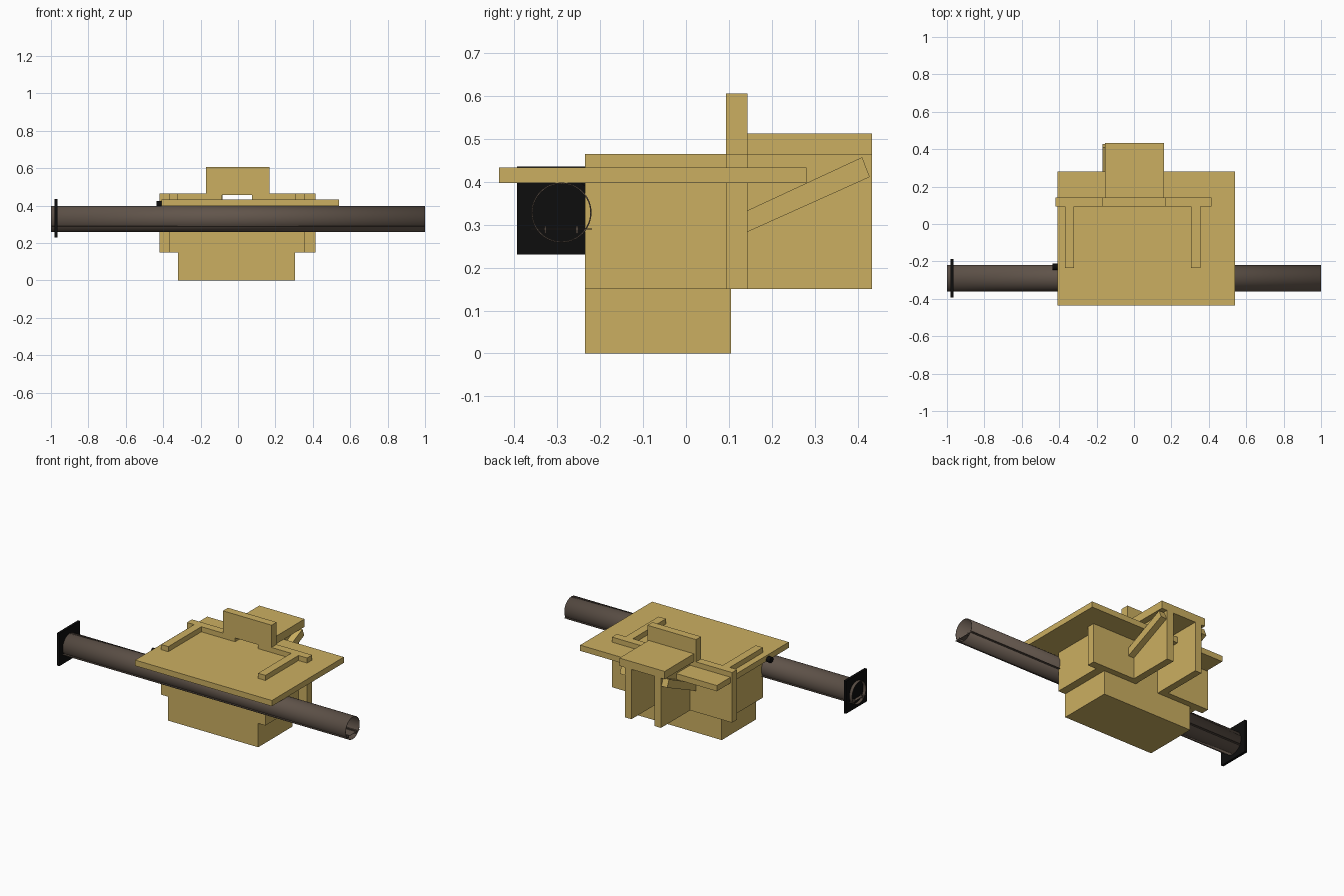
import bpy, bmesh, math
from mathutils import Matrix

if "Cube" in bpy.data.objects:
    bpy.data.objects.remove(bpy.data.objects["Cube"])


def material(name, rgb):
    m = bpy.data.materials.new(name)
    m.diffuse_color = (*rgb, 1)
    m.use_nodes = True
    m.node_tree.nodes["Principled BSDF"].inputs["Base Color"].default_value = m.diffuse_color
    return m


TAN = material("tan wood", (0.60, 0.43, 0.12))
BROWN = material("brown pipe", (0.12, 0.09, 0.07))
BLACK = material("black", (0.004, 0.004, 0.004))


def finish(bm, name, mat):
    bmesh.ops.recalc_face_normals(bm, faces=bm.faces[:])
    me = bpy.data.meshes.new(name)
    bm.to_mesh(me)
    bm.free()
    me.materials.append(mat)
    ob = bpy.data.objects.new(name, me)
    bpy.context.collection.objects.link(ob)
    return ob


def prism(name, mat, pts, axis, a, b):
    """Extrude a 2D profile along x (pts are y,z) or y (pts are x,z)."""
    bm = bmesh.new()
    place = (lambda p, q, t: (t, p, q)) if axis == "x" else (lambda p, q, t: (p, t, q))
    face = bm.faces.new([bm.verts.new(place(p, q, a)) for p, q in pts])
    ext = bmesh.ops.extrude_face_region(bm, geom=[face])
    verts = [v for v in ext["geom"] if isinstance(v, bmesh.types.BMVert)]
    bmesh.ops.translate(bm, verts=verts, vec=place(0, 0, b - a))
    return finish(bm, name, mat)


def box(name, mat, x, y, z):
    return prism(name, mat, [(y[0], z[0]), (y[1], z[0]), (y[1], z[1]), (y[0], z[1])], "x", *x)


def smooth(ob):
    bpy.ops.object.select_all(action="DESELECT")
    ob.select_set(True)
    bpy.context.view_layer.objects.active = ob
    bpy.ops.object.shade_smooth_by_angle(angle=math.radians(35))


# Body and tabletop
box("base_block", TAN, (-0.322, 0.305), (-0.235, 0.105), (0, 0.41))
box("tabletop", TAN, (-0.41, 0.54), (-0.435, 0.28), (0.397, 0.433))
box("side_wall_left", TAN, (-0.37, -0.32), (-0.235, 0.095), (0.15, 0.465))
box("side_wall_right", TAN, (0.304, 0.355), (-0.235, 0.095), (0.15, 0.465))

# Stepped back plate with a central slot
prism("back_plate", TAN, [
    (-0.42, 0.15), (-0.085, 0.15), (-0.085, 0.457), (0.075, 0.457), (0.075, 0.15),
    (0.415, 0.15), (0.415, 0.465), (0.168, 0.465), (0.168, 0.605),
    (-0.17, 0.605), (-0.17, 0.465), (-0.42, 0.465)], "y", 0.093, 0.143)

# Rear shelf on two fins, each with a diagonal strut outside
box("rear_shelf", TAN, (-0.155, 0.16), (0.143, 0.433), (0.463, 0.512))
strut = [(0.143, 0.283), (0.428, 0.411), (0.41, 0.457), (0.143, 0.333)]
for side, s in (("left", -1), ("right", 1)):
    x = [-0.004 + s * d for d in (0.08, 0.125, 0.165)]
    box("rear_fin_" + side, TAN, sorted(x[:2]), (0.143, 0.433), (0.15, 0.463))
    prism("strut_" + side, TAN, strut, "x", *sorted(x[1:]))

# Hollow pipe: ring of quads, then thickened
PY, PZ = -0.29, 0.328
bm = bmesh.new()
bmesh.ops.create_cone(bm, cap_ends=False, segments=48, radius1=0.07, radius2=0.07, depth=2,
                      matrix=Matrix.Translation((0, PY, PZ)) @ Matrix.Rotation(math.pi / 2, 4, "Y"))
pipe = finish(bm, "pipe", BROWN)
mod = pipe.modifiers.new("wall", "SOLIDIFY")
mod.thickness = 0.003
mod.offset = -1
smooth(pipe)

# Thin web and rails inside the pipe
box("pipe_web", BROWN, (-1, 1), (PY - 0.071, PY + 0.071), (0.289, 0.291))
for y in (-0.328, -0.254):
    box("pipe_rail", BROWN, (-1, 1), (y - 0.002, y + 0.002), (0.279, 0.297))

# Black end plate and small knob
box("end_plate", BLACK, (-0.982, -0.966), (-0.393, -0.187), (0.23, 0.435))
bm = bmesh.new()
bmesh.ops.create_cone(bm, cap_ends=True, segments=24, radius1=0.018, radius2=0.018, depth=0.03,
                      matrix=Matrix.Translation((-0.42, -0.228, 0.406)) @ Matrix.Rotation(math.pi / 2, 4, "Y"))
smooth(finish(bm, "knob", BLACK))
